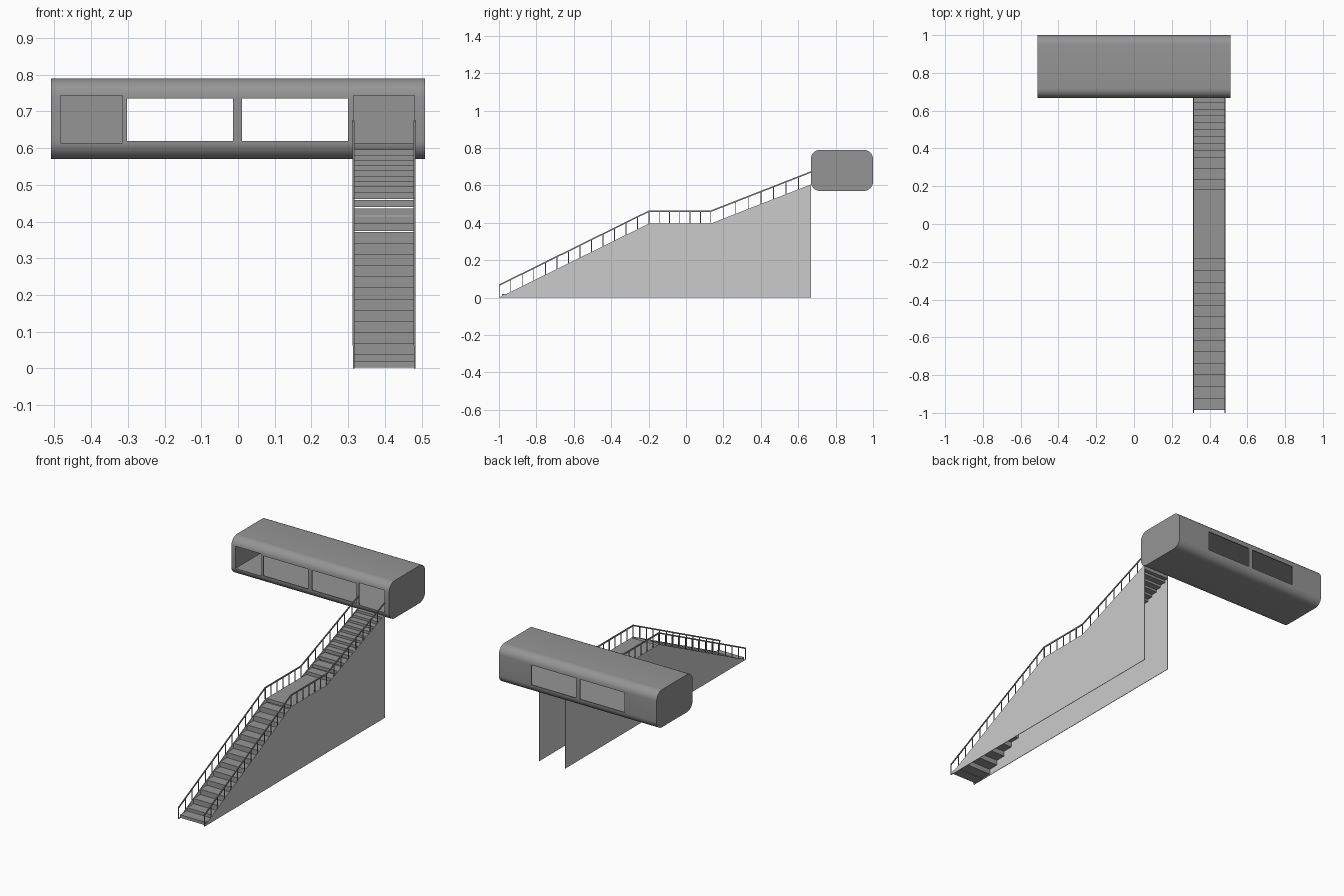
import bpy, bmesh
from mathutils import Vector

if "Cube" in bpy.data.objects:
    bpy.data.objects.remove(bpy.data.objects["Cube"])


def material(name, value):
    m = bpy.data.materials.new(name)
    m.use_nodes = True
    col = (value, value, value, 1)
    m.diffuse_color = col
    m.node_tree.nodes["Principled BSDF"].inputs["Base Color"].default_value = col
    return m


GREY = material("mid grey", 0.3)
PALE = material("pale grey", 0.6)


def add_object(name, bm, mat):
    bmesh.ops.recalc_face_normals(bm, faces=bm.faces)
    mesh = bpy.data.meshes.new(name)
    bm.to_mesh(mesh)
    bm.free()
    mesh.materials.append(mat)
    ob = bpy.data.objects.new(name, mesh)
    bpy.context.collection.objects.link(ob)
    return ob


def add_box(bm, x0, x1, y0, y1, z0, z1):
    verts = bmesh.ops.create_cube(bm, size=1)["verts"]
    for v in verts:
        v.co = Vector((x1 if v.co.x > 0 else x0,
                       y1 if v.co.y > 0 else y0,
                       z1 if v.co.z > 0 else z0))
    return verts


def add_prism(bm, outline, x, width):
    # Extrude a side outline of (y, z) points across x
    ring = [bm.verts.new((x - width / 2, y, z)) for y, z in outline]
    face = bm.faces.new(ring)
    made = bmesh.ops.extrude_face_region(bm, geom=[face])["geom"]
    for v in made:
        if isinstance(v, bmesh.types.BMVert):
            v.co.x += width


# Slope of the stairs: foot, landing start, landing end, top
PATH = [(-1, 0), (-0.2, 0.395), (0.13, 0.395), (0.667, 0.605)]
SIDES = (0.315, 0.481)


def slope(y):
    for (ya, za), (yb, zb) in zip(PATH, PATH[1:]):
        if y <= yb:
            return za + (zb - za) * (y - ya) / (yb - ya)
    return PATH[-1][1]


# Cabin: long box with rounded long edges
bm = bmesh.new()
add_box(bm, -0.51, 0.51, 0.667, 1, 0.57, 0.79)
long_edges = [e for e in bm.edges
              if abs(e.verts[0].co.x - e.verts[1].co.x) > 0.5]
bmesh.ops.bevel(bm, geom=long_edges, offset=0.05, segments=8,
                profile=0.5, affect='EDGES')
cabin = add_object("cabin", bm, GREY)

# Room, end openings in the front, and windows through front and back
cuts = [(-0.487, 0.487, 0.673, 0.994, 0.612, 0.746),
        (-0.484, -0.315, 0.6, 0.8, 0.614, 0.744),
        (0.315, 0.481, 0.6, 0.8, 0.614, 0.744),
        (-0.303, -0.014, 0.6, 1.1, 0.62, 0.736),
        (0.011, 0.3, 0.6, 1.1, 0.62, 0.736)]
bpy.context.view_layer.objects.active = cabin
for cut in cuts:
    bm = bmesh.new()
    add_box(bm, *cut)
    cutter = add_object("cutter", bm, GREY)
    cutter.hide_render = True
    mod = cabin.modifiers.new("opening", 'BOOLEAN')
    mod.operation = 'DIFFERENCE'
    mod.solver = 'EXACT'
    mod.object = cutter
    bpy.ops.object.modifier_apply(modifier=mod.name)
    bpy.data.objects.remove(cutter)
bpy.ops.object.select_all(action='DESELECT')
cabin.select_set(True)
bpy.ops.object.shade_smooth_by_angle(angle=0.5)

# Stair side panels
for x, name in zip(SIDES, ("right_panel", "left_panel")):
    bm = bmesh.new()
    add_prism(bm, PATH + [(0.667, 0)], x, 0.003)
    add_object(name, bm, PALE)

# Treads: even lower flight and landing, closer steps near the top
starts = [-0.985 + 0.0615 * i for i in range(18)]
starts += [0.13, 0.18, 0.235, 0.295, 0.35]
starts += [0.388 + 0.0365 * i for i in range(8)] + [0.667]
bm = bmesh.new()
for y0, y1 in zip(starts, starts[1:]):
    top = slope(y0) + (0.012 if y0 < -0.98 else 0)
    thick = 0.032 if y0 < -0.2 else 0.02
    add_box(bm, *SIDES, y0, y1, max(0.002, top - thick), top)
add_object("treads", bm, GREY)

# Handrails with thin posts on both sides
RAIL = 0.07
POSTS = (13, 6, 8)
for x, name in zip(SIDES, ("right_handrail", "left_handrail")):
    bm = bmesh.new()
    upper = [(y, z + RAIL) for y, z in PATH]
    lower = [(y, z - 0.008) for y, z in reversed(upper)]
    add_prism(bm, upper + lower, x, 0.005)
    for (ya, _), (yb, _), count in zip(PATH, PATH[1:], POSTS):
        for i in range(count):
            y = ya + (yb - ya) * i / count
            add_box(bm, x - 0.002, x + 0.002, y, y + 0.004,
                    slope(y), slope(y) + RAIL - 0.004)
    add_object(name, bm, GREY)
